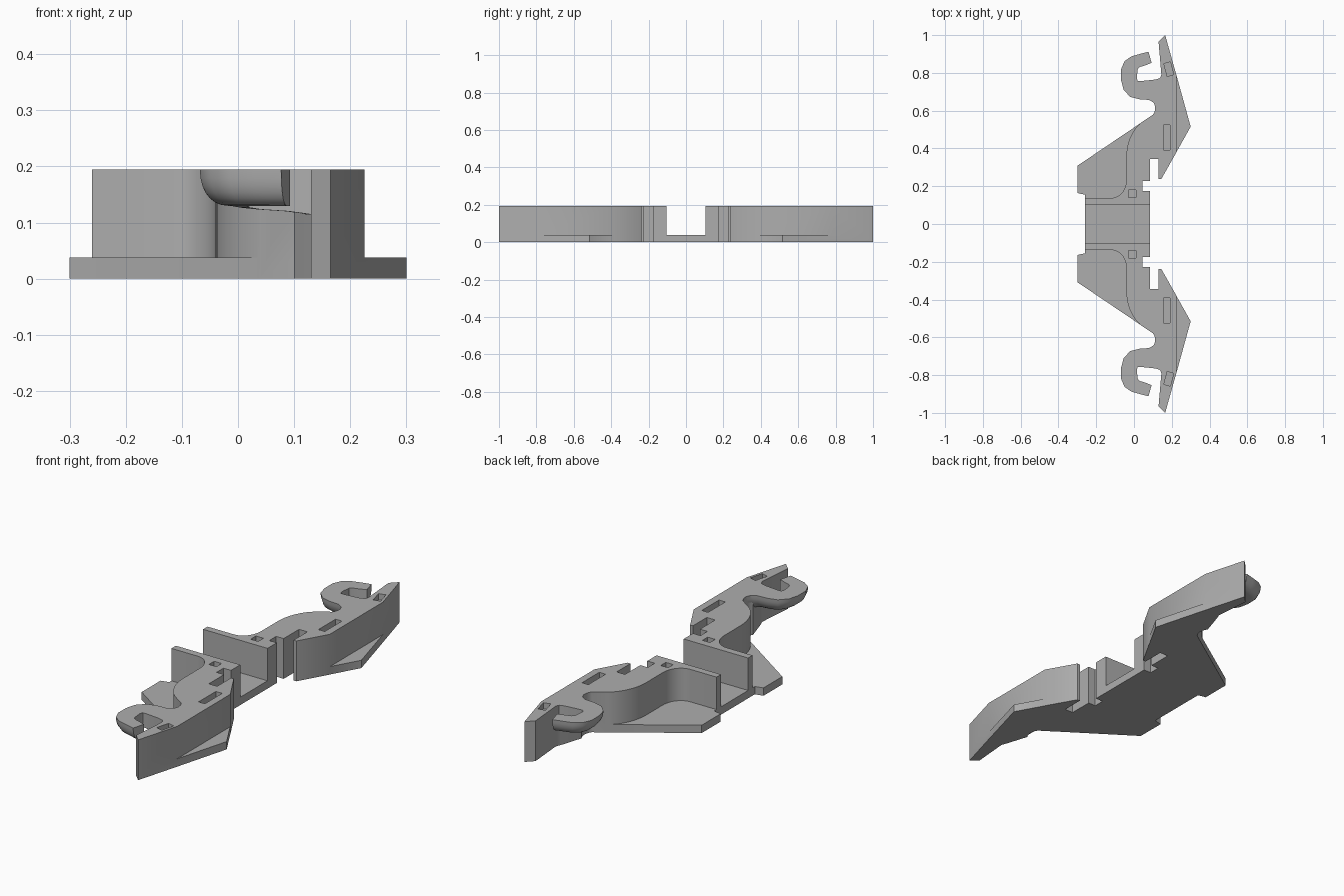
import bpy, bmesh
from mathutils import Vector
from mathutils.geometry import interpolate_bezier

if "Cube" in bpy.data.objects:
    bpy.data.objects.remove(bpy.data.objects["Cube"])

TOP, PLATE = 0.195, 0.038

grey = bpy.data.materials.new("matte grey")
grey.use_nodes = True
colour = (0.42, 0.42, 0.42, 1)
grey.diffuse_color = colour
grey.node_tree.nodes["Principled BSDF"].inputs["Base Color"].default_value = colour


def finish(name, bm):
    bmesh.ops.recalc_face_normals(bm, faces=bm.faces)
    mesh = bpy.data.meshes.new(name)
    bm.to_mesh(mesh)
    bm.free()
    mesh.materials.append(grey)
    ob = bpy.data.objects.new(name, mesh)
    bpy.context.collection.objects.link(ob)
    return ob


def prism(name, outline, z0, z1):
    bm = bmesh.new()
    face = bm.faces.new([bm.verts.new((x, y, z0)) for x, y in outline])
    new = bmesh.ops.extrude_face_region(bm, geom=[face])["geom"]
    bmesh.ops.translate(bm, vec=(0, 0, z1 - z0),
                        verts=[v for v in new if isinstance(v, bmesh.types.BMVert)])
    return finish(name, bm)


def flip(points, side):
    return [(x, y * side) for x, y in points]


def arc(a, b, c, d, n=12):
    pts = [Vector((x, y, 0)) for x, y in (a, b, c, d)]
    return [(p.x, p.y) for p in interpolate_bezier(*pts, n)]


def combine(target, other, operation):
    mod = target.modifiers.new(operation, 'BOOLEAN')
    mod.operation, mod.solver, mod.object = operation, 'EXACT', other
    bpy.context.view_layer.objects.active = target
    bpy.ops.object.modifier_apply(modifier=mod.name)
    bpy.data.objects.remove(other)


def smooth(ob):
    bpy.ops.object.select_all(action='DESELECT')
    ob.select_set(True)
    bpy.context.view_layer.objects.active = ob
    bpy.ops.object.shade_smooth_by_angle(angle=0.6)


# Notched edge shared by base plate and walls
notches = [(.085, .175), (.045, .175), (.045, .228), (.085, .228),
           (.085, .345), (.13, .345), (.13, .239), (.145, .239)]

# Base plate
half = notches + [(.3, .515), (.225, .787), (.1, .578),
                  (-.3, .308), (-.3, .164), (-.26, .155)]
body = prism("bracket_body", half + flip(half, -1)[::-1], 0, PLATE)

# Tall walls with a curved pocket on the rear side
wall = [(.085, .104)] + notches + [(.225, .38), (.225, .787), (.165, 1),
                                   (.13, .965), (.145, .79), (.135, .765)]
wall += arc((.1, .655), (.117, .635), (.117, .6), (.1, .578), 8)
wall += arc((.04, .538), (-.01, .5), (-.04, .43), (-.04, .36))
wall += arc((-.04, .235), (-.04, .18), (-.075, .138), (-.12, .138))
wall += [(-.26, .138), (-.26, .104)]
for side in (1, -1):
    combine(body, prism("wall", flip(wall, side), 0, TOP), 'UNION')

# Shallow slots: centre, half width, half length, lean
slots = [(-.01, .16, .02, .02, 0), (.173, .458, .017, .066, 0),
         (.184, .82, .017, .038, .009)]
for side in (1, -1):
    for x, y, w, l, lean in slots:
        box = [(x - w + lean, y - l), (x + w + lean, y - l + lean),
               (x + w - lean, y + l), (x - w - lean, y + l - lean)]
        combine(body, prism("slot", flip(box, side), TOP - .03, TOP + .05),
                'DIFFERENCE')
smooth(body)


# Hooks: outer and inner edge points from root to tip
rails = [(.125, .6, .15, .79), (.113, .62, .138, .773), (.104, .642, .115, .765),
         (.08, .657, .09, .762), (.03, .66, .04, .757), (-.02, .673, .02, .757),
         (-.055, .71, .015, .77), (-.068, .76, .016, .785),
         (-.068, .82, .018, .805), (-.05, .862, .02, .82),
         (-.015, .887, .03, .831), (.03, .9, .06, .84), (.077, .912, .093, .853)]


def hook(name, side, steps=8):
    bm = bmesh.new()
    rings = []
    for i, (ox, oy, ix, iy) in enumerate(rails):
        outer, inner = Vector((ox, oy * side, TOP)), Vector((ix, iy * side, TOP))
        low = .11 + .02 * min(1, i / 6)
        drop = Vector((0, 0, low - TOP))
        foot = outer.lerp(inner, .6)
        # Rounded underside from the outer rim to a flat foot
        curve = interpolate_bezier(outer, outer + drop * .6,
                                   outer.lerp(foot, .4) + drop, foot + drop, steps)
        rings.append([bm.verts.new(p) for p in [inner, *curve, inner + drop]])
    n = len(rings[0])
    for a, b in zip(rings, rings[1:]):
        for j in range(n):
            k = (j + 1) % n
            bm.faces.new((a[j], a[k], b[k], b[j]))
    bm.faces.new(rings[0])
    bm.faces.new(rings[-1])
    smooth(finish(name, bm))


hook("back_hook", 1)
hook("front_hook", -1)
